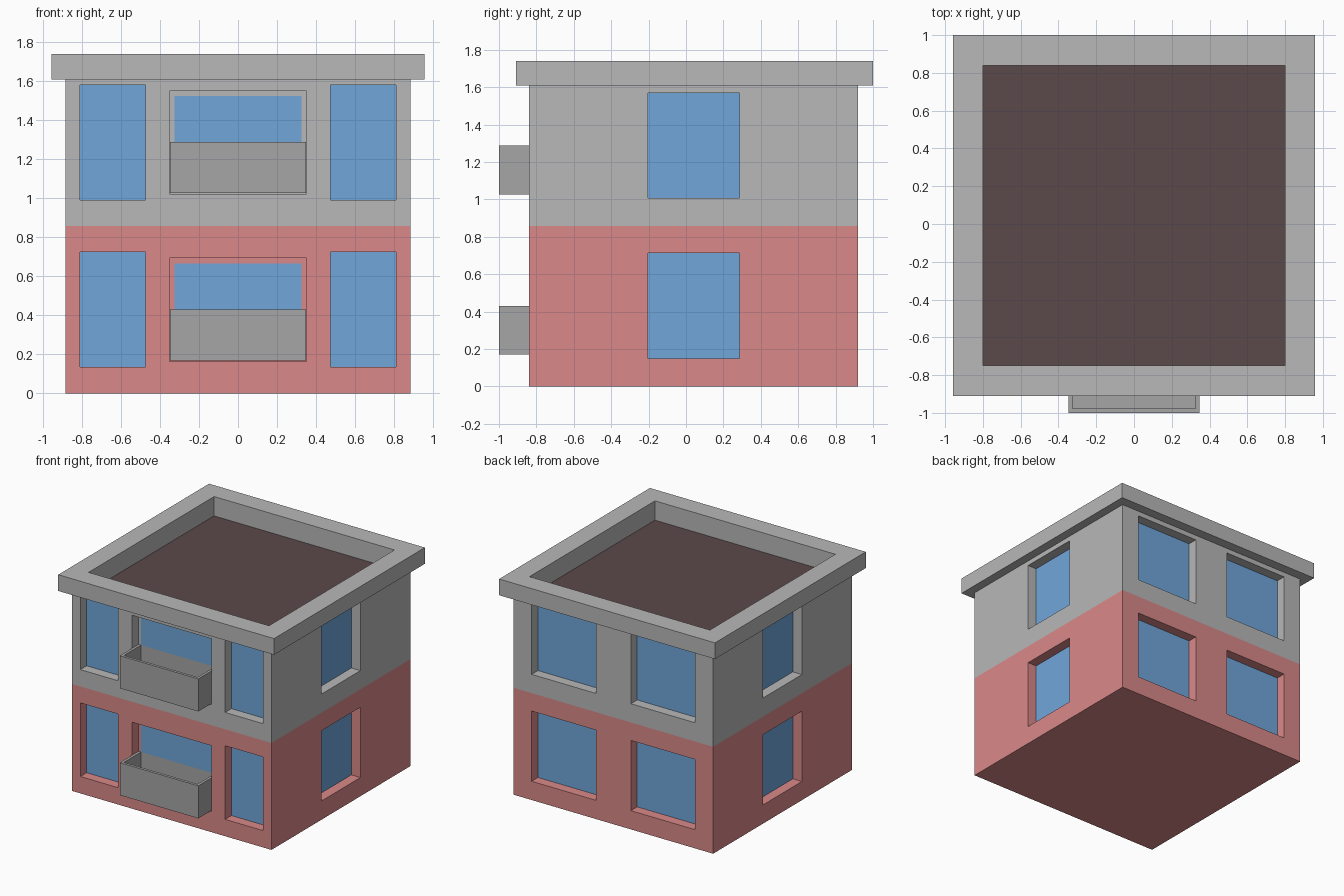
import bpy, bmesh
from mathutils import Vector, Matrix

if "Cube" in bpy.data.objects:
    bpy.data.objects.remove(bpy.data.objects["Cube"])


def material(name, color):
    m = bpy.data.materials.new(name)
    m.diffuse_color = (*color, 1)
    m.use_nodes = True
    m.node_tree.nodes["Principled BSDF"].inputs["Base Color"].default_value = m.diffuse_color
    return m


BRICK = material("red_wall", (0.70, 0.25, 0.25))
PLASTER = material("grey_wall", (0.48, 0.48, 0.48))
GLASS = material("blue_glass", (0.16, 0.38, 0.70))
DARK = material("dark_roof", (0.105, 0.065, 0.07))
CONCRETE = material("dark_grey", (0.38, 0.38, 0.38))


def box(lo, hi, cuts=((), (), ())):
    """Box between two corners, sliced at the given x, y and z values."""
    lo, hi = Vector(lo), Vector(hi)
    bm = bmesh.new()
    bmesh.ops.create_cube(bm, size=1, matrix=Matrix.Translation((lo + hi) / 2)
                          @ Matrix.Diagonal((*(hi - lo), 1)))
    for axis in range(3):
        for value in sorted(set(cuts[axis])):
            normal = Vector((0, 0, 0))
            normal[axis] = 1
            bmesh.ops.bisect_plane(bm, geom=bm.verts[:] + bm.edges[:] + bm.faces[:],
                                   plane_co=normal * value, plane_no=normal)
    bm.normal_update()
    return bm


def facing(bm, n, u, v):
    """Faces looking along n whose centres lie in the ranges u and v of the other two axes."""
    n = Vector(n)
    a, b = [i for i in range(3) if abs(n[i]) < 0.5]
    found = []
    for f in bm.faces:
        c = f.calc_center_median()
        if f.normal.dot(n) > 0.9 and u[0] < c[a] < u[1] and v[0] < c[b] < v[1]:
            found.append(f)
    return found


def recess(bm, n, u, v, depth):
    """Push a region of a wall inwards, leaving reveals around it."""
    old = facing(bm, n, u, v)
    new = bmesh.ops.extrude_face_region(bm, geom=old)["geom"]
    left = [f for f in old if f.is_valid]
    if left:
        bmesh.ops.delete(bm, geom=left, context='FACES')
    bmesh.ops.translate(bm, vec=Vector(n) * -depth,
                        verts=[g for g in new if isinstance(g, bmesh.types.BMVert)])
    bm.normal_update()


def finish(bm, name, *mats):
    me = bpy.data.meshes.new(name)
    bm.to_mesh(me)
    bm.free()
    for m in mats:
        me.materials.append(m)
    ob = bpy.data.objects.new(name, me)
    bpy.context.collection.objects.link(ob)
    return ob


# Openings: direction, horizontal range, height range, width of the border around the glass
FRONT, BACK, RIGHT, LEFT = (0, -1, 0), (0, 1, 0), (1, 0, 0), (-1, 0, 0)
STOREY = 0.857
openings = []
for z in (0, STOREY):
    openings.append((FRONT, (-0.352, 0.352), (z + 0.165, z + 0.693), 0.026))
    for s in (-1, 1):
        openings.append((FRONT, sorted((s * 0.474, s * 0.81)), (z + 0.135, z + 0.725), 0))
        openings.append((BACK, sorted((s * 0.155, s * 0.725)), (z + 0.15, z + 0.713), 0))
    for n in (LEFT, RIGHT):
        openings.append((n, (-0.204, 0.286), (z + 0.15, z + 0.713), 0))

# Walls: one box with slices along every opening and at the colour change
cuts = ([], [], [STOREY])
for n, u, v, rim in openings:
    cuts[0 if n[1] else 1].extend((*u, u[0] + rim, u[1] - rim))
    cuts[2].extend((*v, v[0] + rim, v[1] - rim))
walls = box((-0.885, -0.84, 0), (0.885, 0.92, 1.61), cuts)
for f in walls.faces:
    f.material_index = int(f.calc_center_median().z > STOREY)
bmesh.ops.delete(walls, geom=facing(walls, (0, 0, 1), (-1, 1), (-1, 1)), context='FACES')
for n, u, v, rim in openings:
    recess(walls, n, u, v, 0.08)
    for f in facing(walls, n, (u[0] + rim, u[1] - rim), (v[0] + rim, v[1] - rim)):
        f.material_index = 2
finish(walls, "walls", BRICK, PLASTER, GLASS)

# Balconies: open boxes reaching back to the glass
for name, z in (("lower_balcony", 0), ("upper_balcony", STOREY)):
    bal = box((-0.348, -1, z + 0.17), (0.348, -0.761, z + 0.431),
              ((-0.326, 0.326), (-0.978,), (z + 0.192,)))
    recess(bal, (0, 0, 1), (-0.326, 0.326), (-0.978, -0.7), 0.239)
    bmesh.ops.delete(bal, geom=facing(bal, (0, 1, 0), (-1, 1), (z, z + 1)), context='FACES')
    finish(bal, name, CONCRETE)

# Roof: overhanging parapet with a sunken dark deck, skinned from rectangular loops
roof = bmesh.new()
loops = [(0.885, -0.84, 0.92, 1.61), (0.957, -0.91, 1.0, 1.61), (0.957, -0.91, 1.0, 1.74),
         (0.80, -0.75, 0.84, 1.74), (0.80, -0.75, 0.84, 1.585)]
rings = [[roof.verts.new(p) for p in ((-x, y0, z), (x, y0, z), (x, y1, z), (-x, y1, z))]
         for x, y0, y1, z in loops]
for a, b in zip(rings, rings[1:]):
    for i in range(4):
        j = (i + 1) % 4
        roof.faces.new((a[i], a[j], b[j], b[i]))
roof.faces.new(rings[-1]).material_index = 1
finish(roof, "roof", PLASTER, DARK)
